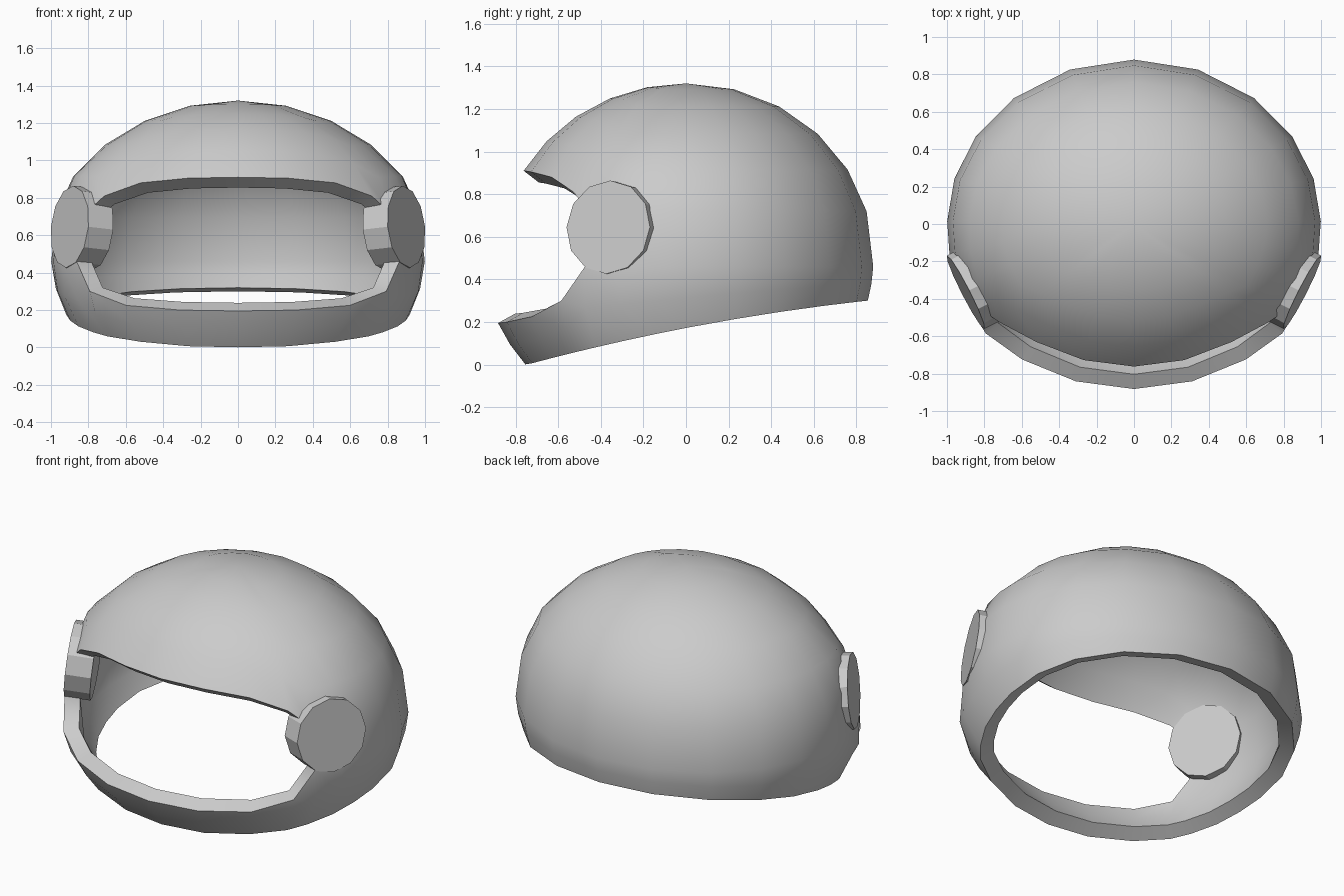
import bpy, bmesh
from math import sin, cos, acos, exp, radians
from mathutils import Vector

if "Cube" in bpy.data.objects:
    bpy.data.objects.remove(bpy.data.objects["Cube"])


def ramp(v, lo, hi):
    return max(0.0, min(1.0, (hi - v) / (hi - lo)))


CZ, H = 0.5, 0.82


def point(a, phi):
    # ellipsoid with the chin pushed outwards (a = degrees from the front)
    z = CZ + H * cos(phi)
    s = sin(phi) * (1 + 0.08 * ramp(abs(a), 50, 85) * ramp(z, 0.25, 0.55))
    # slight swelling around the pivot discs and the upper sides
    s *= 1 + 0.045 * exp(-((abs(a) - 68) / 14) ** 2 - ((z - 0.86) / 0.12) ** 2)
    s *= 1 + 0.02 * exp(-((abs(a) - 95) / 25) ** 2 - ((z - 0.95) / 0.2) ** 2)
    return Vector((s * sin(radians(a)), -0.88 * s * cos(radians(a)), z))


def phi_of(z):
    return acos((z - CZ) / H)


def bottom_phi(a):
    # slanted neck line
    z = 0.2
    for _ in range(25):
        y = point(a, phi_of(z)).y
        z = 0.5 * z + 0.5 * (0.172 + 0.193 * y - 0.05 * y * y)
    return phi_of(max(z, 0.001))


# columns round the helmet: angle -> (brow height, chin height)
EDGE = {0: (0.91, 0.195), 18: (0.905, 0.2), 36: (0.88, 0.225),
        50: (0.81, 0.30), 58: (0.71, 0.46)}
half = [0, 18, 36, 50, 58, 69, 80, 91, 106, 122, 140, 160, 180]
angles = half + [-a for a in half[-2:0:-1]]
UP, LOW = 5, 3

# shell with the face opening left out
bm = bmesh.new()
apex = bm.verts.new((0, 0, CZ + H))
cols = []
for a in angles:
    zu, zl = EDGE.get(abs(a), (0.72, 0.46))
    pu, pl, pb = phi_of(zu), phi_of(zl), bottom_phi(a)
    phis = [pu * i / UP for i in range(1, UP + 1)]
    phis += [pl + (pb - pl) * i / (LOW - 1) for i in range(LOW)]
    cols.append([bm.verts.new(point(a, p)) for p in phis])
n = len(angles)
for i in range(n):
    j = (i + 1) % n
    c, d = cols[i], cols[j]
    bm.faces.new((apex, c[0], d[0]))
    opening = abs(angles[i]) <= 58 and abs(angles[j]) <= 58
    for r in range(UP + LOW - 1):
        if not (opening and r == UP - 1):
            bm.faces.new((c[r], c[r + 1], d[r + 1], d[r]))
bmesh.ops.recalc_face_normals(bm, faces=bm.faces)
apex.normal_update()
if apex.normal.z < 0:
    bmesh.ops.reverse_faces(bm, faces=bm.faces)
me = bpy.data.meshes.new("helmet_shell")
bm.to_mesh(me)
bm.free()
shell = bpy.data.objects.new("helmet_shell", me)
bpy.context.collection.objects.link(shell)
mod = shell.modifiers.new("thickness", 'SOLIDIFY')
mod.thickness = 0.09
mod.offset = -1
bpy.context.view_layer.objects.active = shell
shell.select_set(True)
bpy.ops.object.modifier_apply(modifier="thickness")
bpy.ops.object.shade_smooth_by_angle(angle=radians(40))

# visor pivot discs at both sides, running through the shell
for side, name in ((1, "pivot_disc_right"), (-1, "pivot_disc_left")):
    axis = Vector((side * 0.89, -0.455, 0.1)).normalized()
    centre = Vector((side * 0.9, -0.365, 0.645)) - axis * 0.075
    bpy.ops.mesh.primitive_cylinder_add(
        vertices=12, radius=0.22, depth=0.15, location=centre,
        rotation=axis.to_track_quat('Z', 'Y').to_euler())
    bpy.context.object.name = name
